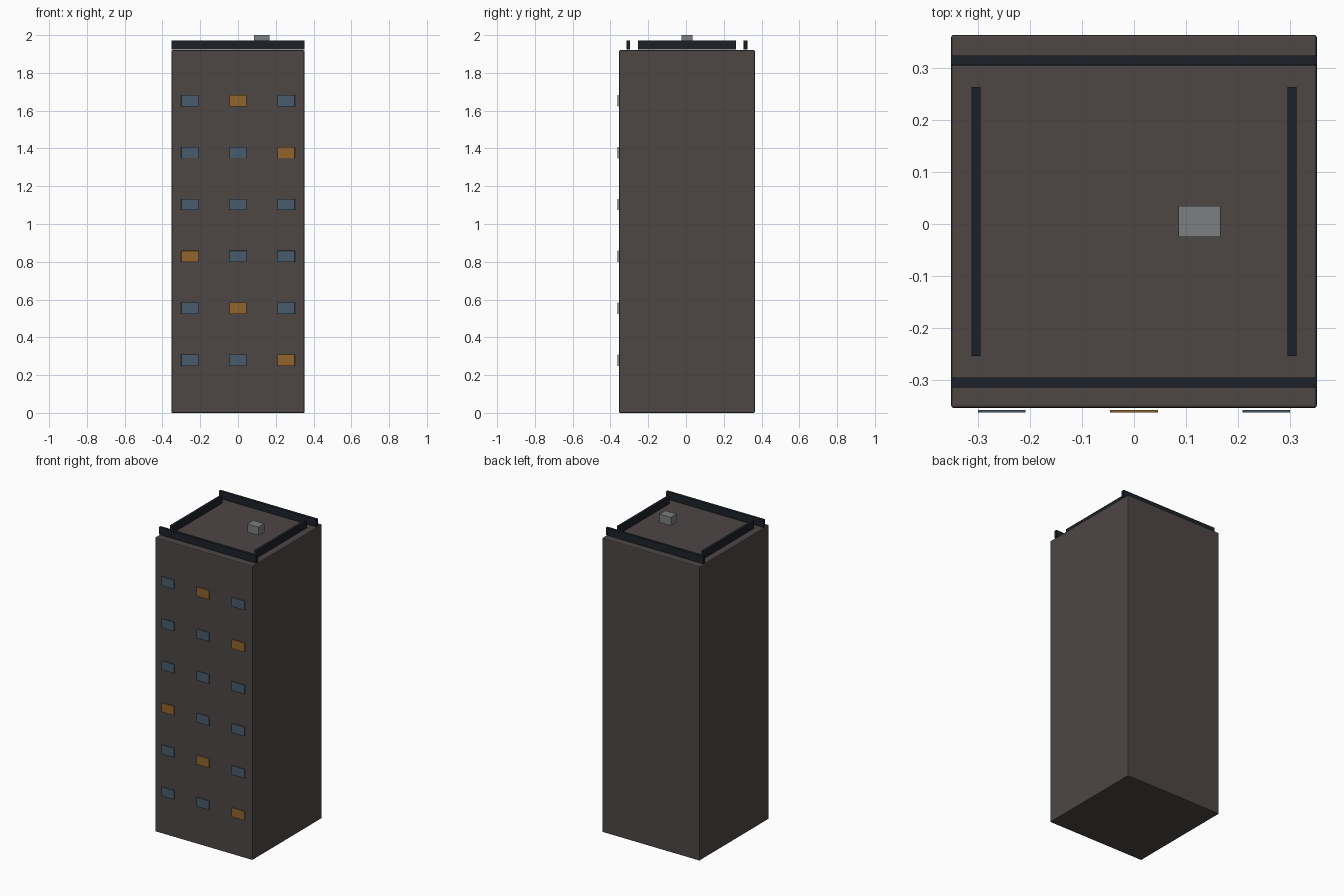
import bpy

if "Cube" in bpy.data.objects:
    bpy.data.objects.remove(bpy.data.objects["Cube"])


def material(name, rgb):
    m = bpy.data.materials.new(name)
    m.diffuse_color = (*rgb, 1)
    m.use_nodes = True
    m.node_tree.nodes["Principled BSDF"].inputs["Base Color"].default_value = m.diffuse_color
    return m


WALL = material("wall", (0.075, 0.062, 0.060))
DARK = material("dark_trim", (0.012, 0.015, 0.021))
GLASS = material("glass", (0.065, 0.105, 0.145))
LIT = material("lit_glass", (0.28, 0.125, 0.025))
METAL = material("metal", (0.2, 0.21, 0.22))


def box(name, lo, hi, mat, bevel):
    """Bevelled box spanning two opposite corners."""
    centre = [(a + b) / 2 for a, b in zip(lo, hi)]
    bpy.ops.mesh.primitive_cube_add(size=1, location=centre)
    ob = bpy.context.object
    ob.name = name
    ob.scale = [b - a for a, b in zip(lo, hi)]
    bpy.ops.object.transform_apply(location=False, rotation=False, scale=True)
    ob.data.materials.append(mat)
    mod = ob.modifiers.new("edge", 'BEVEL')
    mod.width = bevel
    mod.segments = 2
    return ob


YC = 0.005   # body sits slightly behind centre, windows project in front

# Tower body
box("tower_body", (-0.352, YC - 0.359, 0), (0.352, YC + 0.359, 1.92), WALL, 0.005)

# Roof parapet: long rails front and back, shorter rails at the sides
for side, s in (("front", -1), ("back", 1)):
    y = YC + s * 0.31
    box(f"parapet_{side}", (-0.352, y - 0.0095, 1.924), (0.352, y + 0.0095, 1.972), DARK, 0.001)
for side, s in (("left", -1), ("right", 1)):
    x = s * 0.304
    box(f"parapet_{side}", (x - 0.009, YC - 0.259, 1.924), (x + 0.009, YC + 0.259, 1.972), DARK, 0.001)

# Roof vent
box("roof_vent", (0.085, YC - 0.03, 1.945), (0.167, YC + 0.03, 2.0), METAL, 0.001)

# Front windows, lit along diagonals
for r in range(6):
    for c in range(3):
        x, z = (c - 1) * 0.2545, 0.279 + r * 0.2747
        lit = (r + c) % 4 == 2
        box(f"window_{r}_{c}", (x - 0.046, -0.363, z - 0.03), (x + 0.046, -0.358, z + 0.03),
            LIT if lit else GLASS, 0.0005)
